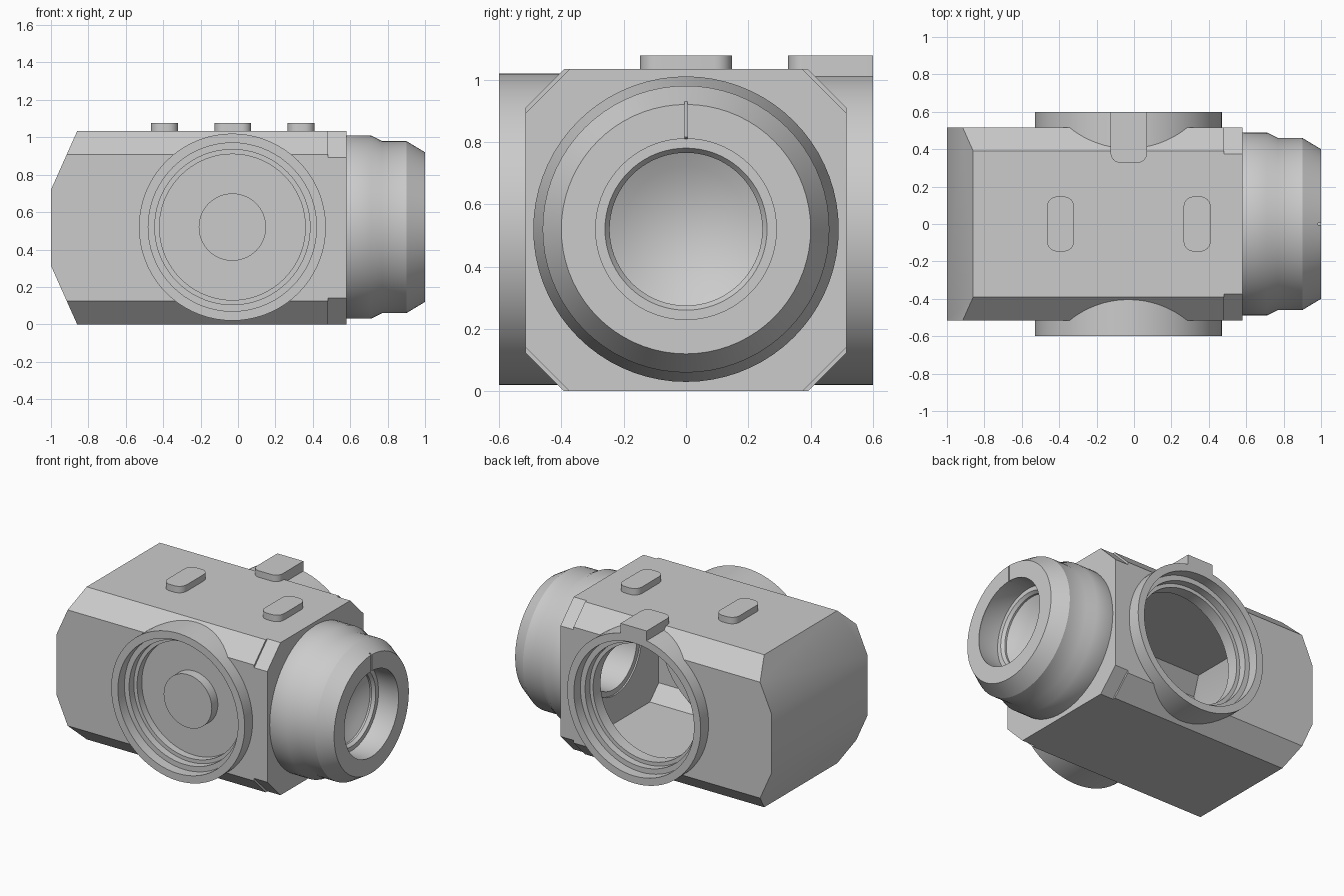
import bpy, bmesh, math
from mathutils import Vector

if "Cube" in bpy.data.objects:
    bpy.data.objects.remove(bpy.data.objects["Cube"])

CX, CZ = -0.03, 0.52      # centre of side ports (CZ also for the nozzle)
SEG = 72

grey = bpy.data.materials.new("light_grey")
grey.diffuse_color = (0.6, 0.6, 0.6, 1)
grey.use_nodes = True
grey.node_tree.nodes["Principled BSDF"].inputs["Base Color"].default_value = grey.diffuse_color


def finish(bm, name, smooth=True):
    bmesh.ops.remove_doubles(bm, verts=bm.verts, dist=1e-5)
    bmesh.ops.recalc_face_normals(bm, faces=bm.faces)
    me = bpy.data.meshes.new(name)
    bm.to_mesh(me)
    bm.free()
    me.materials.append(grey)
    ob = bpy.data.objects.new(name, me)
    bpy.context.collection.objects.link(ob)
    shade(ob, smooth)
    return ob


def shade(ob, smooth=True):
    for p in ob.data.polygons:
        p.use_smooth = smooth
    if smooth:
        ob.data.set_sharp_from_angle(angle=math.radians(28))


def lathe(name, profile, axis, closed=True):
    """Spin (distance along axis, radius) points round the x or y axis."""
    bm = bmesh.new()
    rings = []
    for t, r in profile:
        ring = []
        for i in range(SEG):
            a = 2 * math.pi * i / SEG
            c, s = r * math.cos(a), r * math.sin(a)
            ring.append(bm.verts.new((t, c, CZ + s) if axis == 'x' else (CX + c, t, CZ + s)))
        rings.append(ring)
    n = len(rings)
    for k in range(n if closed else n - 1):
        a, b = rings[k], rings[(k + 1) % n]
        for i in range(SEG):
            j = (i + 1) % SEG
            bm.faces.new((a[i], a[j], b[j], b[i]))
    bmesh.ops.remove_doubles(bm, verts=bm.verts, dist=1e-5)
    bmesh.ops.dissolve_degenerate(bm, edges=bm.edges, dist=1e-6)
    return finish(bm, name)


def prism(bm, pts, vec):
    f = bm.faces.new([bm.verts.new(p) for p in pts])
    g = bmesh.ops.extrude_face_region(bm, geom=[f])
    bmesh.ops.translate(bm, vec=vec, verts=[v for v in g['geom'] if isinstance(v, bmesh.types.BMVert)])


def shell(name, t, x0, x1):
    """Eight-sided housing, inset by t, with its left end sloped top and bottom."""
    w, lo, hi, c = 0.515 - t, t, 1.033 - t, 0.124 - 0.59 * t
    pts = [(-w, lo + c), (-w + c, lo), (w - c, lo), (w, lo + c),
           (w, hi - c), (w - c, hi), (-w + c, hi), (-w, hi - c)]
    bm = bmesh.new()
    prism(bm, [(x0, y, z) for y, z in pts], (x1 - x0, 0, 0))
    for s in (1, -1):
        n = Vector((-0.913, 0, 0.408 * s))
        p = Vector((-0.86, 0, 1.033 if s > 0 else 0)) - n * t
        r = bmesh.ops.bisect_plane(bm, geom=bm.verts[:] + bm.edges[:] + bm.faces[:],
                                   plane_co=p, plane_no=n, clear_outer=True)
        bmesh.ops.holes_fill(bm, edges=[e for e in r['geom_cut'] if isinstance(e, bmesh.types.BMEdge)])
    return finish(bm, name, False)


def cut(ob, cutter):
    m = ob.modifiers.new("cut", 'BOOLEAN')
    m.operation, m.solver, m.object = 'DIFFERENCE', 'EXACT', cutter
    bpy.context.view_layer.update()
    me = bpy.data.meshes.new_from_object(ob.evaluated_get(bpy.context.evaluated_depsgraph_get()))
    ob.modifiers.clear()
    ob.data = me
    bpy.data.objects.remove(cutter)


def box(name, lo, hi):
    bm = bmesh.new()
    prism(bm, [(lo[0], lo[1], lo[2]), (hi[0], lo[1], lo[2]), (hi[0], hi[1], lo[2]), (lo[0], hi[1], lo[2])],
          (0, 0, hi[2] - lo[2]))
    return finish(bm, name, False)


def pad(name, x0, x1, y0, y1, z0, z1, r_low, r_high):
    """Upright plate with rounded corners (radius for the low-y and high-y ends)."""
    pts = []
    for x, y, r, a0, sx, sy in ((x1, y1, r_high, 0, -1, -1), (x0, y1, r_high, 90, 1, -1),
                                (x0, y0, r_low, 180, 1, 1), (x1, y0, r_low, 270, -1, 1)):
        for k in range(7 if r else 1):
            a = math.radians(a0 + 15 * k)
            pts.append((x + sx * r + r * math.cos(a), y + sy * r + r * math.sin(a), z0))
    bm = bmesh.new()
    prism(bm, pts, (0, 0, z1 - z0))
    return finish(bm, name)


# hollow housing with side ports and a bore to the nozzle
body = shell("housing", 0, -1.0, 0.58)
cut(body, shell("cavity_cutter", 0.05, -0.95, 0.53))
cut(body, lathe("port_cutter", [(-0.7, 0), (-0.7, 0.43), (0.7, 0.43), (0.7, 0)], 'y', False))
cut(body, lathe("bore_cutter", [(0.4, 0), (0.4, 0.28), (0.7, 0.28), (0.7, 0)], 'x', False))

# shallow recesses on the four long bevels at the nozzle end
for sy in (1, -1):
    for top in (1, 0):
        d = 0.012
        q = [(0.37, 1.033 + 0.02 - d * 1.41), (0.535 - d * 1.41, 0.888), (0.62, 0.888), (0.62, 1.1), (0.37, 1.1)]
        bm = bmesh.new()
        prism(bm, [(0.482, sy * y, z if top else 1.033 - z) for y, z in q], (0.2, 0, 0))
        cut(body, finish(bm, "recess_cutter", False))
shade(body)

# stepped rims of the side ports: open at the back, closed at the front
steps = [(0.4, 0.5), (0.6, 0.5), (0.6, 0.45), (0.53, 0.45), (0.53, 0.415),
         (0.48, 0.415), (0.48, 0.39)]
lathe("back_port_rim", steps + [(0.4, 0.39)], 'y')
lathe("front_port_cap", [(-t, r) for t, r in [(0.4, 0)] + steps + [(0.43, 0.39), (0.43, 0)]], 'y', False)
lathe("front_boss", [(-0.42, 0), (-0.42, 0.18), (-0.495, 0.18), (-0.495, 0)], 'y', False)

# nozzle with a narrow slit on its face
nozzle = lathe("nozzle", [(0.56, 0.485), (0.585, 0.49), (0.71, 0.49), (0.77, 0.46), (0.9, 0.46), (1.0, 0.4),
                          (1.0, 0.29), (0.985, 0.295), (0.85, 0.29), (0.85, 0.26), (0.83, 0.245),
                          (0.54, 0.245), (0.54, 0.3), (0.56, 0.3)], 'x')
cut(nozzle, box("slit_cutter", (0.985, -0.005, CZ + 0.2), (1.1, 0.005, CZ + 0.5)))
shade(nozzle)

# dished plate inside the nozzle
dish = [(0.75 + 0.07 * (r / 0.25) ** 2, r) for r in (0, 0.05, 0.1, 0.15, 0.2, 0.25)]
lathe("nozzle_dish", dish + [(t - 0.015, r) for t, r in reversed(dish)], 'x', False)

# pads and lug on the top
for name, x0, x1 in (("left_top_pad", -0.465, -0.32), ("right_top_pad", 0.265, 0.41)):
    pad(name, x0, x1, -0.147, 0.147, 1.02, 1.077, 0.055, 0.055)
pad("back_top_lug", -0.125, 0.07, 0.328, 0.6, 1.01, 1.077, 0.05, 0)
